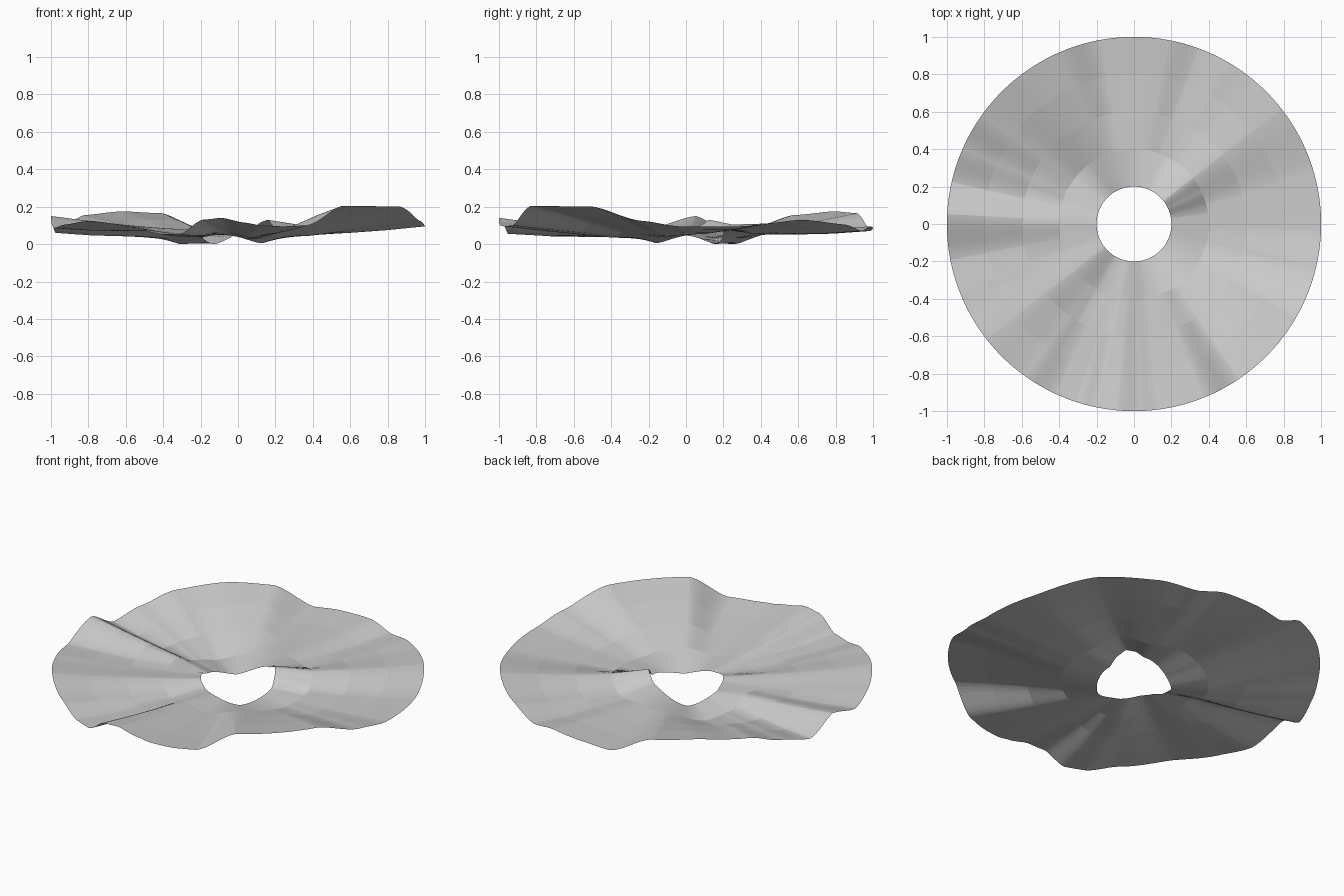
import bpy, bmesh, math

if "Cube" in bpy.data.objects:
    bpy.data.objects.remove(bpy.data.objects["Cube"])

SEGMENTS = 360

# Height profiles around the disc: (angle in degrees, height)
rim = [(-142, .13), (-125, .10), (-115, .06), (-108, .06), (-101, .135), (-95, .145),
       (-88, .12), (-83, .105), (-76, .10), (-68, .105), (-56, .21), (-30, .205), (-14, .13),
       (-2, .10), (17, .10), (38, .135), (58, .11), (70, .075), (79, .10), (91, .09),
       (101, .075), (114, .17), (128, .18), (145, .16), (156, .11), (167, .065),
       (177, .155), (191, .09), (203, .11)]
middle = [(-142, .085), (-120, .04), (-100, .07), (-80, .04), (-52, .07), (-15, .05),
          (15, .06), (38, .11), (62, .06), (85, .07), (110, .05), (140, .005),
          (160, .03), (180, .09), (200, .07)]
hole = [(-142, .08), (-101, .05), (-52, .01), (8, .055), (25, .11), (38, .135), (50, .125),
        (68, .09), (128, .005), (177, .05), (200, .075)]


def height(profile, deg):
    """Periodic eased interpolation of a height profile."""
    start = profile[0][0]
    deg = start + (deg - start) % 360
    pts = profile + [(start + 360, profile[0][1])]
    for (a, za), (b, zb) in zip(pts, pts[1:]):
        if deg <= b:
            t = (deg - a) / (b - a)
            t = t * t * (3 - 2 * t) * .6 + t * .4
            return za + (zb - za) * t
    return pts[-1][1]


def ring_height(ring, deg):
    if ring == 0:
        return height(hole, deg)
    # outer bands blend from the middle profile to the rim, sagging slightly between
    blend = (0, .42, .78, 1)[ring - 1]
    sag = (0, .008, .01, 0)[ring - 1]
    return height(middle, deg) * (1 - blend) + height(rim, deg) * blend - sag


# Wavy disc: five concentric rings bridged with quads
bm = bmesh.new()
rings = []
for ring in range(5):
    r = .2 * (ring + 1)
    loop = []
    for i in range(SEGMENTS):
        deg = i * 360 / SEGMENTS
        a = math.radians(deg)
        loop.append(bm.verts.new((r * math.cos(a), r * math.sin(a), ring_height(ring, deg))))
    rings.append(loop)
for inner, outer in zip(rings, rings[1:]):
    for i in range(SEGMENTS):
        j = (i + 1) % SEGMENTS
        bm.faces.new((inner[i], outer[i], outer[j], inner[j]))

# Rest the lowest point on the ground
low = min(v.co.z for v in bm.verts)
bmesh.ops.translate(bm, verts=bm.verts, vec=(0, 0, -low))

mesh = bpy.data.meshes.new("wavy_disc")
bm.to_mesh(mesh)
bm.free()
disc = bpy.data.objects.new("wavy_disc", mesh)
bpy.context.collection.objects.link(disc)
